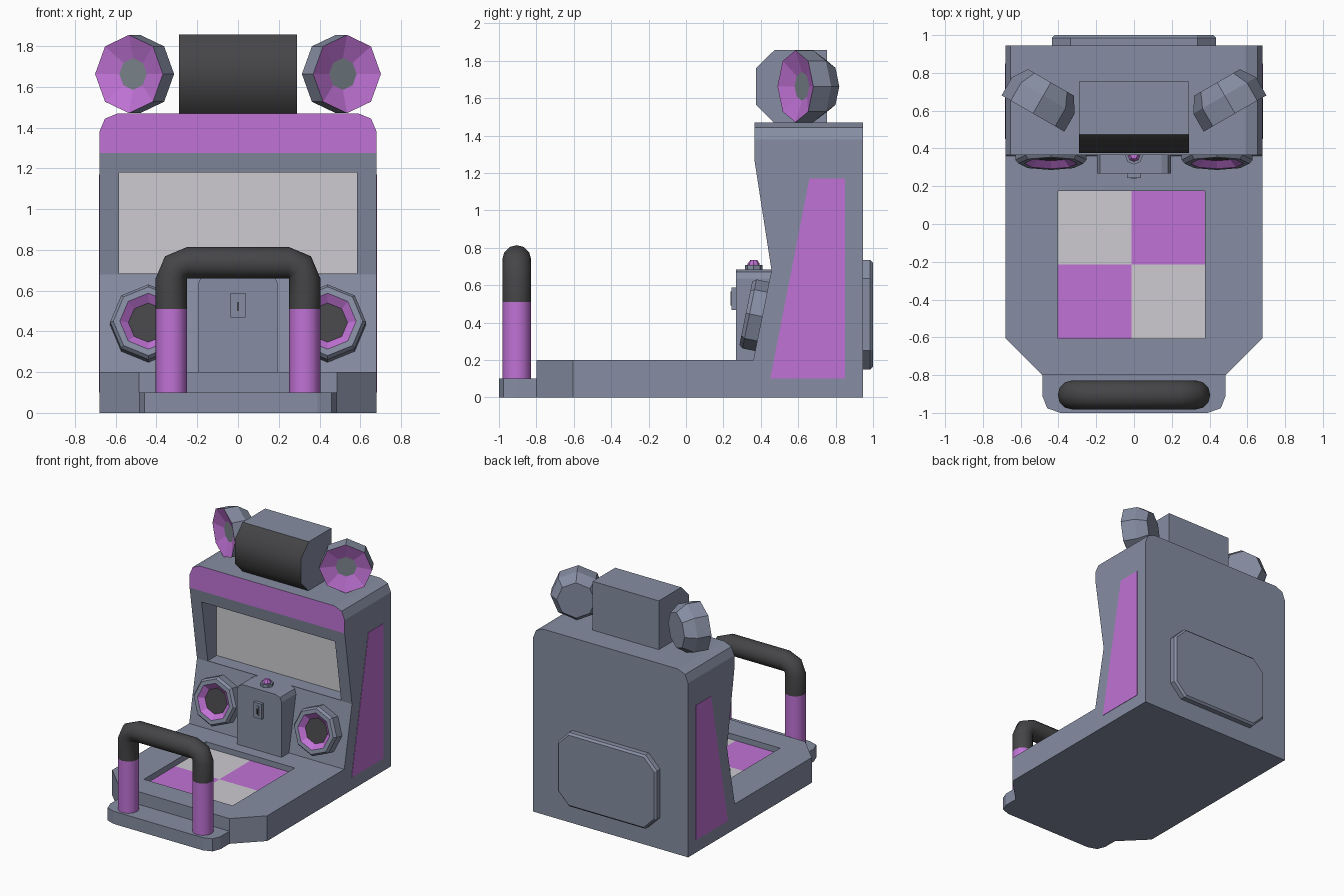
import bpy, bmesh, math
from mathutils import Vector

if "Cube" in bpy.data.objects:
    bpy.data.objects.remove(bpy.data.objects["Cube"])


def material(name, rgb):
    m = bpy.data.materials.new(name)
    m.diffuse_color = (*rgb, 1)
    m.use_nodes = True
    m.node_tree.nodes["Principled BSDF"].inputs["Base Color"].default_value = m.diffuse_color
    return m


GREY = material("blue_grey", (0.24, 0.27, 0.365))
PINK = material("orchid_pink", (0.53, 0.17, 0.67))
DARK = material("charcoal", (0.06, 0.06, 0.064))
LIGHT = material("light_grey", (0.61, 0.597, 0.63))
CONE = material("cone_grey", (0.20, 0.235, 0.265))


def finish(name, bm, mats):
    bmesh.ops.recalc_face_normals(bm, faces=bm.faces)
    me = bpy.data.meshes.new(name)
    bm.to_mesh(me)
    bm.free()
    for m in mats:
        me.materials.append(m)
    ob = bpy.data.objects.new(name, me)
    bpy.context.collection.objects.link(ob)
    return ob


def prism(name, pts, axis, a, b, mats, edit=None):
    """Extrude a 2D outline along x, y or z from a to b."""
    bm = bmesh.new()
    place = {"x": lambda u, v, w: (w, u, v),
             "y": lambda u, v, w: (u, w, v),
             "z": lambda u, v, w: (u, v, w)}[axis]
    rings = [[bm.verts.new(place(u, v, w)) for u, v in pts] for w in (a, b)]
    n = len(pts)
    for ring in rings:
        bm.faces.new(ring)
    for i in range(n):
        j = (i + 1) % n
        bm.faces.new((rings[0][i], rings[0][j], rings[1][j], rings[1][i]))
    bmesh.ops.recalc_face_normals(bm, faces=bm.faces)
    if edit:
        edit(bm)
    return finish(name, bm, mats)


def box(name, x, y, z, mat):
    return prism(name, [(x[0], y[0]), (x[1], y[0]), (x[1], y[1]), (x[0], y[1])],
                 "z", z[0], z[1], [mat])


def sweep(name, rings, bands, mats):
    """Skin a list of rings, capping both ends; bands gives material per band and last cap."""
    bm = bmesh.new()
    vs = [[bm.verts.new(p) for p in ring] for ring in rings]
    n = len(vs[0])
    bm.faces.new(vs[0])
    bm.faces.new(vs[-1]).material_index = bands[-1]
    for k in range(len(vs) - 1):
        for i in range(n):
            j = (i + 1) % n
            f = bm.faces.new((vs[k][i], vs[k][j], vs[k + 1][j], vs[k + 1][i]))
            f.material_index = bands[k]
    return finish(name, bm, mats)


def lathe(name, profile, bands, centre, normal, mats, sides=8):
    """Turn (radius, height along normal) points about the normal."""
    n = Vector(normal).normalized()
    u = Vector((0, 0, 1)) if abs(n.z) < 0.9 else Vector((1, 0, 0))
    u = (u - n * u.dot(n)).normalized()
    v = n.cross(u)
    rings = [[Vector(centre) + n * h + (u * math.cos(t) + v * math.sin(t)) * r
              for t in (2 * math.pi * i / sides for i in range(sides))] for r, h in profile]
    return sweep(name, rings, bands, mats)


def smooth(ob, degrees):
    bpy.ops.object.select_all(action='DESELECT')
    ob.select_set(True)
    bpy.context.view_layer.objects.active = ob
    bpy.ops.object.shade_smooth_by_angle(angle=math.radians(degrees))


def cut(ob, cutter):
    mod = ob.modifiers.new("recess", 'BOOLEAN')
    mod.operation = 'DIFFERENCE'
    mod.solver = 'EXACT'
    mod.object = cutter
    cutter.hide_render = True
    bpy.context.view_layer.objects.active = ob
    bpy.ops.object.modifier_apply(modifier=mod.name)
    bpy.data.objects.remove(cutter)


# Cabinet: side profile with rounded top corners and a pink header
def cabinet_details(bm):
    edges = [e for e in bm.edges if all(v.co.z > 1.46 and abs(v.co.x) > 0.67 for v in e.verts)
             and abs(e.verts[0].co.y - e.verts[1].co.y) > 0.1]
    bmesh.ops.bevel(bm, geom=edges, offset=0.09, segments=2, profile=0.5, affect='EDGES')
    bm.normal_update()
    for f in bm.faces:
        if f.normal.y < -0.95 and f.calc_center_median().z > 1.28:
            f.material_index = 1


cabinet = prism("cabinet", [(0.36, 0.2), (0.457, 0.68), (0.365, 1.275), (0.365, 1.47),
                            (0.945, 1.47), (0.945, 0.2)],
                "x", -0.68, 0.68, [GREY, PINK], cabinet_details)
cut(cabinet, box("screen_cutter", (-0.585, 0.585), (0.2, 0.575), (0.685, 1.18), GREY))
box("screen", (-0.585, 0.585), (0.569, 0.576), (0.685, 1.18), LIGHT)

# Platform with sunken dance pad
platform = prism("platform", [(-0.68, 0.945), (-0.68, -0.605), (-0.485, -0.8),
                              (0.485, -0.8), (0.68, -0.605), (0.68, 0.945)],
                 "z", 0, 0.2, [GREY])
cut(platform, box("pad_cutter", (-0.402, 0.376), (-0.605, 0.175), (0.15, 0.3), GREY))
xs, ys = (-0.402, -0.013, 0.376), (-0.605, -0.215, 0.175)
for i in range(2):
    for j in range(2):
        box(f"pad_tile_{i}{j}", xs[i:i + 2], ys[j:j + 2], (0.148, 0.155),
            PINK if i == j else LIGHT)

# Front foot plate carrying the hand rail
prism("foot_plate", [(-0.485, -0.8), (-0.485, -0.91), (-0.46, -0.975), (-0.39, -1.0),
                     (0.39, -1.0), (0.46, -0.975), (0.485, -0.91), (0.485, -0.8)],
      "z", 0, 0.1, [GREY])

# Hand rail: dark swept bar on two pink posts
R, YB = 0.077, -0.905
half = [(0.327, 0.51, 0), (0.327, 0.66, 0), (0.304, 0.714, 45), (0.25, 0.737, 90)]
path = half + [(-x, z, 180 - a) for x, z, a in reversed(half)]
rings = []
for x, z, a in path:
    out = Vector((math.cos(math.radians(a)), 0, math.sin(math.radians(a))))
    rings.append([Vector((x, YB, z)) + out * R * math.cos(t) + Vector((0, R * math.sin(t), 0))
                  for t in (math.pi * i / 6 for i in range(12))])
smooth(sweep("hand_rail", rings, [0] * 8, [DARK]), 60)
for s, side in ((-1, "left"), (1, "right")):
    smooth(lathe(f"rail_post_{side}", [(R, 0.09), (R, 0.51)], [0, 0], (s * 0.327, YB, 0),
                 (0, 0, 1), [PINK], 12), 60)

    # Lower speakers lie on the sloped front panel
    lathe(f"lower_speaker_{side}",
          [(0.188, -0.11), (0.188, -0.02), (0.172, 0), (0.14, 0), (0.098, -0.035)],
          [0, 0, 0, 1, 2], (s * 0.44, 0.32, 0.45), (0, -0.48, 0.097), [GREY, PINK, DARK])

    # Upper horn speakers turned outwards
    lathe(f"upper_speaker_{side}",
          [(0.14, -0.19), (0.192, -0.11), (0.192, 0), (0.078, -0.04)],
          [0, 0, 1, 2], (s * 0.535, 0.585, 1.663), (s * 0.5, -0.866, 0), [GREY, PINK, CONE])

    # Painted side panels
    x = s * 0.68
    prism(f"side_panel_{side}", [(0.45, 0.1), (0.85, 0.1), (0.85, 1.17), (0.66, 1.17)],
          "x", x - s * 0.002, x + s * 0.003, [PINK])


# Top light box with dark chamfered front
def lamp_front(bm):
    for f in bm.faces:
        if f.normal.y < -0.5:
            f.material_index = 1
            f.smooth = True


prism("top_light_box", [(0.375, 1.565), (0.375, 1.76), (0.473, 1.857), (0.755, 1.857),
                        (0.755, 1.465), (0.473, 1.465)],
      "x", -0.29, 0.29, [GREY, DARK], lamp_front)

# Coin box with slot and button
prism("coin_box", [(-0.195, 0.19), (0.195, 0.19), (0.195, 0.635), (0.18, 0.67), (0.145, 0.685),
                   (-0.145, 0.685), (-0.18, 0.67), (-0.195, 0.635)],
      "y", 0.268, 0.47, [GREY])
box("coin_plate", (-0.036, 0.036), (0.243, 0.27), (0.467, 0.588), GREY)
box("coin_slot_frame", (-0.014, 0.014), (0.239, 0.245), (0.49, 0.565), GREY)
box("coin_slot", (-0.006, 0.006), (0.237, 0.241), (0.5, 0.545), DARK)
lathe("button_base", [(0.047, 0.68), (0.047, 0.708)], [0, 0], (0, 0.362, 0), (0, 0, 1), [GREY])
lathe("button", [(0.032, 0.705), (0.032, 0.715), (0.018, 0.735)], [0, 0, 0],
      (0, 0.362, 0), (0, 0, 1), [PINK])


# Rear service hatch with a bevelled rim
def hatch_rim(bm):
    edges = [e for e in bm.edges if all(v.co.y > 0.99 for v in e.verts)]
    bmesh.ops.bevel(bm, geom=edges, offset=0.015, segments=1, affect='EDGES')


hw, lo, hi, c = 0.435, 0.15, 0.735, 0.1
prism("rear_hatch", [(-hw, lo + c), (-hw + c, lo), (hw - c, lo), (hw, lo + c),
                     (hw, hi - c), (hw - c, hi), (-hw + c, hi), (-hw, hi - c)],
      "y", 0.94, 1.0, [GREY], hatch_rim)
